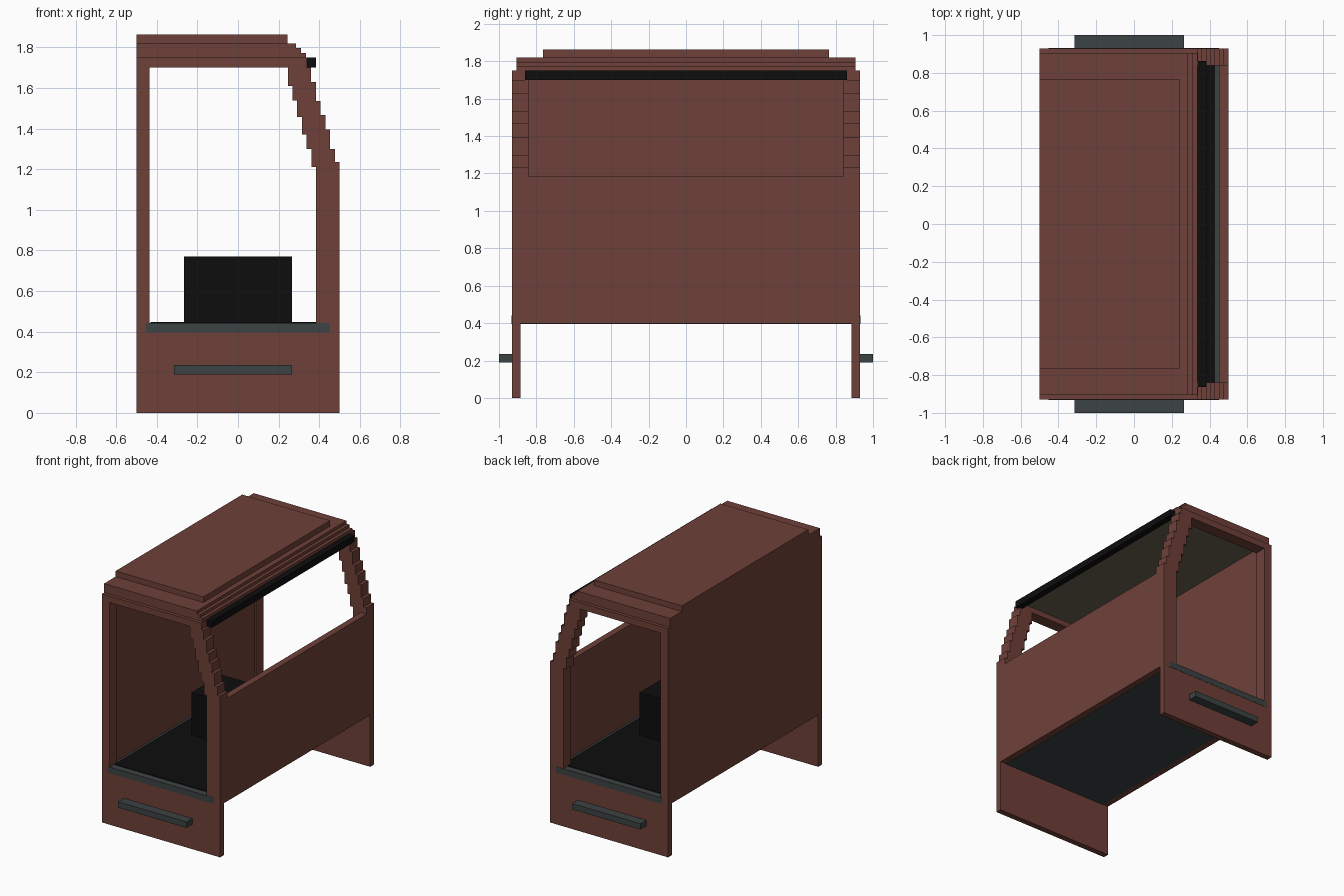
import bpy
import bmesh

cube = bpy.data.objects.get("Cube")
if cube:
    bpy.data.objects.remove(cube, do_unlink=True)


def material(name, rgb):
    m = bpy.data.materials.new(name)
    m.use_nodes = True
    m.diffuse_color = (*rgb, 1)
    m.node_tree.nodes["Principled BSDF"].inputs["Base Color"].default_value = (*rgb, 1)
    return m


BROWN = material("red brown", (0.159, 0.051, 0.041))
GREY = material("slate grey", (0.045, 0.054, 0.056))
BLACK = material("black", (0.004, 0.004, 0.004))
OLIVE = material("olive grey", (0.147, 0.127, 0.08))


def extrude_profile(name, points, y0, y1, mat):
    """Extrude an outline in x and z along y."""
    bm = bmesh.new()
    face = bm.faces.new([bm.verts.new((x, y0, z)) for x, z in points])
    out = bmesh.ops.extrude_face_region(bm, geom=[face])
    verts = [g for g in out["geom"] if isinstance(g, bmesh.types.BMVert)]
    bmesh.ops.translate(bm, verts=verts, vec=(0, y1 - y0, 0))
    bmesh.ops.recalc_face_normals(bm, faces=bm.faces)
    mesh = bpy.data.meshes.new(name)
    bm.to_mesh(mesh)
    bm.free()
    mesh.materials.append(mat)
    obj = bpy.data.objects.new(name, mesh)
    bpy.context.collection.objects.link(obj)
    return obj


def box(name, x0, x1, y0, y1, z0, z1, mat):
    return extrude_profile(name, [(x0, z0), (x1, z0), (x1, z1), (x0, z1)], y0, y1, mat)


def stairs(x, step, z_start, levels):
    """Staircase outline running down and outwards."""
    points = [(x, z_start)]
    for z in levels:
        points += [(x, z), (x + step, z)]
        x += step
    return points


# Stepped post outline
outer = stairs(0.36, 0.0233, 1.70, [1.63, 1.535, 1.467, 1.395, 1.30, 1.235])
inner = stairs(0.245, 0.0233, 1.70, [1.61, 1.537, 1.458, 1.37, 1.30, 1.21])
post = outer + [(0.5, 0.44), (0.385, 0.44)] + inner[::-1]

# Matching end frames
for end, s in (("front", -1), ("back", 1)):
    box(end + "_apron", -0.5, 0.5, s * 0.885, s * 0.93, 0, 0.44, BROWN)
    box(end + "_header", -0.5, 0.34, s * 0.84, s * 0.93, 1.70, 1.75, BROWN)
    box(end + "_straight_post", -0.5, -0.435, s * 0.84, s * 0.93, 0.44, 1.70, BROWN)
    extrude_profile(end + "_stepped_post", post, s * 0.84, s * 0.93, BROWN)
    box(end + "_step", -0.315, 0.265, s * 0.93, s, 0.19, 0.235, GREY)

# Long walls
box("closed_wall", -0.5, -0.45, -0.929, 0.929, 0.397, 1.75, BROWN)
box("window_wall", 0.45, 0.5, -0.929, 0.929, 0.397, 1.185, BROWN)

# Floor, mat and seat
box("floor", -0.452, 0.45, -0.932, 0.932, 0.395, 0.442, GREY)
box("floor_mat", -0.43, 0.43, -0.88, 0.88, 0.442, 0.447, BLACK)
box("seat", -0.267, 0.267, -0.18, 0.18, 0.44, 0.77, BLACK)

# Layered roof
for i in range(3):
    z = 1.75 + i * 0.023
    box(f"roof_layer_{i + 1}", -0.5, 0.335 - i * 0.025, -0.905, 0.905, z, z + 0.023, BROWN)
box("roof_cap", -0.5, 0.243, -0.765, 0.765, 1.819, 1.862, BROWN)
box("roof_lining", -0.45, 0.334, -0.84, 0.84, 1.742, 1.75, OLIVE)

# Rolled blind above the window
box("window_blind", 0.335, 0.383, -0.862, 0.862, 1.70, 1.75, BLACK)
